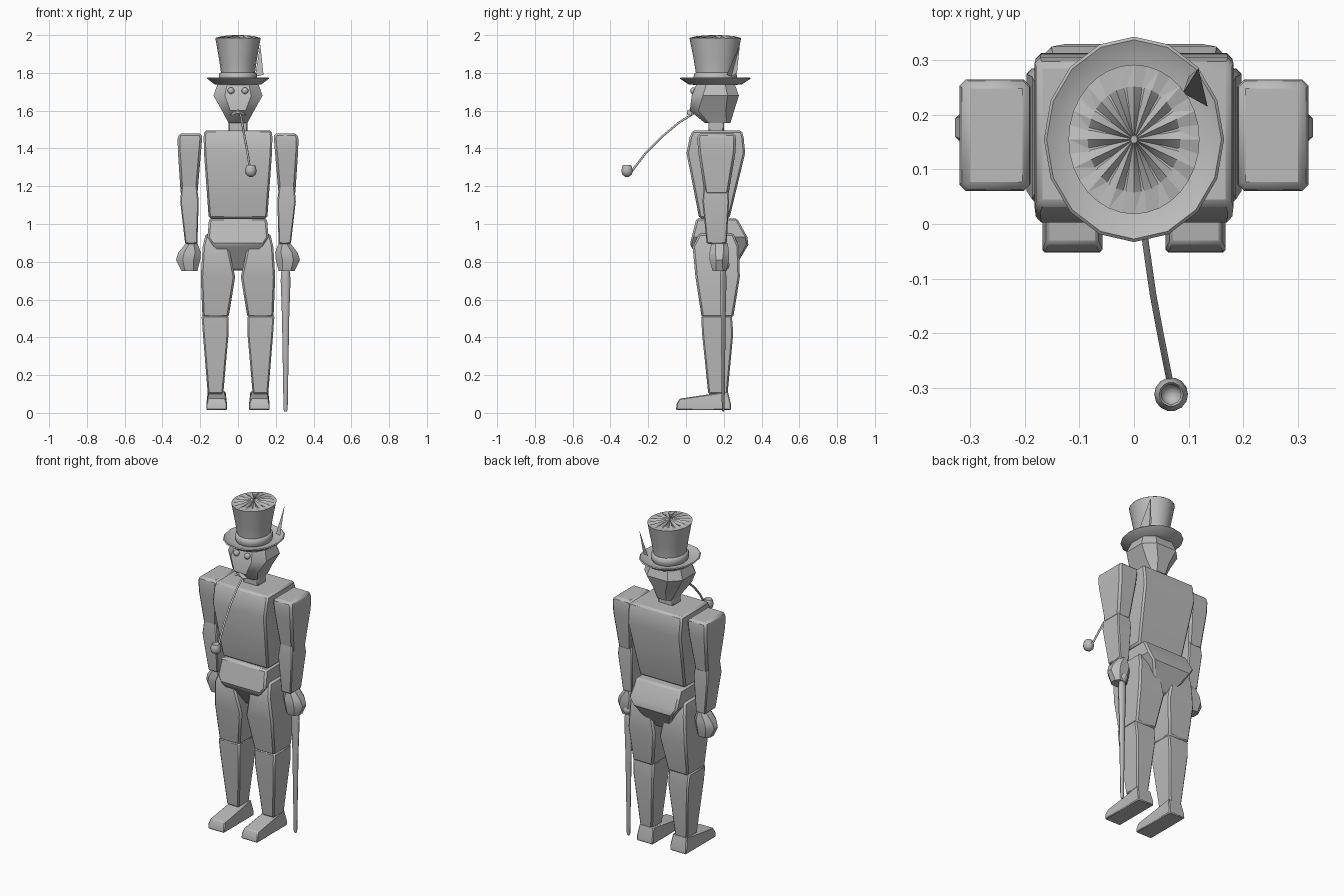
import bpy, bmesh, math
from mathutils import Vector

cube = bpy.data.objects.get("Cube")
if cube:
    bpy.data.objects.remove(cube, do_unlink=True)

grey = bpy.data.materials.new("plain_grey")
grey.use_nodes = True
grey.diffuse_color = (0.5, 0.5, 0.5, 1)
grey.node_tree.nodes["Principled BSDF"].inputs["Base Color"].default_value = (0.5, 0.5, 0.5, 1)


def finish(bm, name, angle=35, bevel=0):
    bmesh.ops.recalc_face_normals(bm, faces=bm.faces)
    mesh = bpy.data.meshes.new(name)
    bm.to_mesh(mesh)
    bm.free()
    mesh.materials.append(grey)
    ob = bpy.data.objects.new(name, mesh)
    bpy.context.collection.objects.link(ob)
    if bevel:
        mod = ob.modifiers.new("soft_edges", "BEVEL")
        mod.width, mod.segments, mod.angle_limit = bevel, 1, math.radians(40)
    bpy.ops.object.select_all(action="DESELECT")
    ob.select_set(True)
    bpy.context.view_layer.objects.active = ob
    bpy.ops.object.shade_smooth_by_angle(angle=math.radians(angle))
    return ob


def loft(name, rings, angle=35, bevel=0, cap=True):
    """Skin a list of closed point loops."""
    bm = bmesh.new()
    loops = [[bm.verts.new(p) for p in ring] for ring in rings]
    for a, b in zip(loops, loops[1:]):
        for i in range(len(a)):
            j = (i + 1) % len(a)
            bm.faces.new((a[i], a[j], b[j], b[i]))
    if cap:
        bm.faces.new(loops[0])
        bm.faces.new(loops[-1])
    return finish(bm, name, angle, bevel)


def box_ring(z, x0, x1, y0, y1, cut=0, tilt=0):
    """Rectangle at height z; cut chamfers its corners, tilt raises the back."""
    if cut:
        pts = [(x0 + cut, y0), (x1 - cut, y0), (x1, y0 + cut), (x1, y1 - cut),
               (x1 - cut, y1), (x0 + cut, y1), (x0, y1 - cut), (x0, y0 + cut)]
    else:
        pts = [(x0, y0), (x1, y0), (x1, y1), (x0, y1)]
    return [(x, y, z + tilt * (y - y0)) for x, y in pts]


def block(name, sections, bevel=0.006, side=1):
    rings = [box_ring(*s) for s in sections]
    return loft(name, [[(side * x, y, z) for x, y, z in r] for r in rings], 35, bevel)


def lathe(name, profile, centre, sides=16, stretch=1.0, angle=40, cap=True):
    rings = []
    for r, z in profile:
        rings.append([(centre[0] + r * math.cos(t), centre[1] + stretch * r * math.sin(t), centre[2] + z)
                      for t in (2 * math.pi * i / sides for i in range(sides))])
    return loft(name, rings, angle, cap=cap)


# Trunk
block("torso", [(1.03, -.155, .155, .07, .23), (1.375, -.18, .18, .003, .313),
                (1.46, -.182, .182, .02, .305), (1.495, -.178, .178, .035, .295)], .01)
block("pelvis", [(.755, -.055, .055, .115, .25), (.89, -.135, .135, .02, .33),
                 (.93, -.162, .162, .03, .325), (1.03, -.153, .153, .055, .27)], .01)
block("neck", [(1.48, -.05, .05, .12, .2), (1.56, -.05, .05, .12, .2)])

# Head
block("head", [(1.535, -.05, .05, .1, .235, .02), (1.6, -.085, .085, .02, .255, .045),
               (1.68, -.13, .13, .03, .28, .06), (1.75, -.105, .105, .06, .255, .05)], 0)
for side, label in ((1, "left"), (-1, "right")):
    bm = bmesh.new()
    bmesh.ops.create_uvsphere(bm, u_segments=12, v_segments=8, radius=.018)
    bmesh.ops.translate(bm, verts=bm.verts, vec=(side * .037, .04, 1.705))
    finish(bm, label + "_eye", 60)

# Moustache wedge
loft("moustache", [[(-.045, .028, 1.575), (0, .028, 1.61), (.045, .028, 1.575), (0, .028, 1.585)],
                   [(-.025, .008, 1.578), (0, .005, 1.6), (.025, .008, 1.578), (0, .005, 1.586)]])

# Limbs
for side, label in ((1, "left_"), (-1, "right_")):
    block(label + "upper_arm", [(1.155, .215, .303, .1, .225), (1.38, .196, .318, .065, .262),
                                (1.45, .19, .32, .06, .265), (1.48, .192, .312, .065, .26)], .012, side)
    block(label + "forearm", [(.895, .215, .28, .11, .215), (1.12, .208, .306, .087, .228),
                              (1.21, .218, .298, .095, .22)], .006, side)
    block(label + "hand", [(.752, .215, .3, .14, .215, .02), (.81, .2, .328, .125, .228, .035),
                           (.85, .197, .315, .125, .228, .03), (.9, .215, .275, .135, .22, .02)], 0, side)
    block(label + "thigh", [(.505, .05, .188, .083, .25), (.72, .015, .197, .05, .285),
                            (.88, .05, .187, .035, .28), (.95, .09, .17, .07, .25)], .01, side)
    block(label + "shin", [(.1, .078, .16, .118, .22), (.42, .05, .186, .085, .25),
                           (.515, .05, .193, .08, .243)], .008, side)
    block(label + "foot", [(.015, .058, .168, -.053, .24), (.045, .058, .168, -.05, .238),
                           (.075, .066, .16, -.035, .222, 0, .15)], .005, side)

# Top hat: rolled brim, flared crown, pleated lid
hat = (0, .155, 0)
lathe("hat_brim", [(.085, 1.735), (.125, 1.74), (.165, 1.77), (.16, 1.775), (.125, 1.755), (.09, 1.755)],
      hat, 16, 1.14, 50)
lathe("hat_band", [(.093, 1.75), (.102, 1.77), (.1, 1.795), (.09, 1.803)], hat, 16, 1.13, 50)
lathe("hat_crown", [(.088, 1.75), (.09, 1.8), (.1, 1.87), (.12, 1.985)], hat, 16, 1.14, 50)
lid = []
for r, z, fold in ((.12, 1.985, 0), (.085, 1.989, .006), (.05, 1.991, .007), (.02, 1.994, .006), (.006, 2, 0)):
    lid.append([(r * math.cos(t), .155 + 1.14 * r * math.sin(t), z + fold * (-1) ** i)
                for i, t in enumerate(2 * math.pi * k / 32 for k in range(32))])
loft("hat_pleated_lid", lid, 25)

# Slim feather tucked in the hat band
bm = bmesh.new()
quill = [bm.verts.new(p) for p in ((.09, .24, 1.78), (.118, .285, 1.95), (.135, .215, 1.79), (.1, .27, 1.8))]
bm.faces.new(quill[:3])
bm.faces.new((quill[0], quill[3], quill[1]))
finish(bm, "hat_feather")


# Smoking pipe: curved stem and hollow bowl
curve = bpy.data.curves.new("pipe_stem", "CURVE")
curve.dimensions, curve.bevel_depth, curve.bevel_resolution = "3D", .006, 1
curve.use_fill_caps = True
spline = curve.splines.new("POLY")
path = [(.012, .04, 1.585), (.022, -.04, 1.535), (.035, -.13, 1.46), (.05, -.21, 1.38), (.066, -.29, 1.275)]
spline.points.add(len(path) - 1)
for point, co in zip(spline.points, path):
    point.co = (*co, 1)
curve.materials.append(grey)
bpy.context.collection.objects.link(bpy.data.objects.new("pipe_stem", curve))
lathe("pipe_bowl", [(.01, -.032), (.026, -.02), (.031, 0), (.026, .022), (.022, .03), (.018, .025),
                    (.019, 0), (.008, -.012)], (.068, -.312, 1.282), 14, 1, 50)

# Walking cane in the left hand
lathe("cane_shaft", [(.007, .008), (.011, .02), (.019, .5), (.026, .7), (.023, .745), (.015, .77)],
      (.252, .197, 0), 10, .7)
lathe("cane_knob", [(.012, .75), (.03, .77), (.032, .79), (.018, .81), (.01, .88)], (.252, .2, 0), 10)
